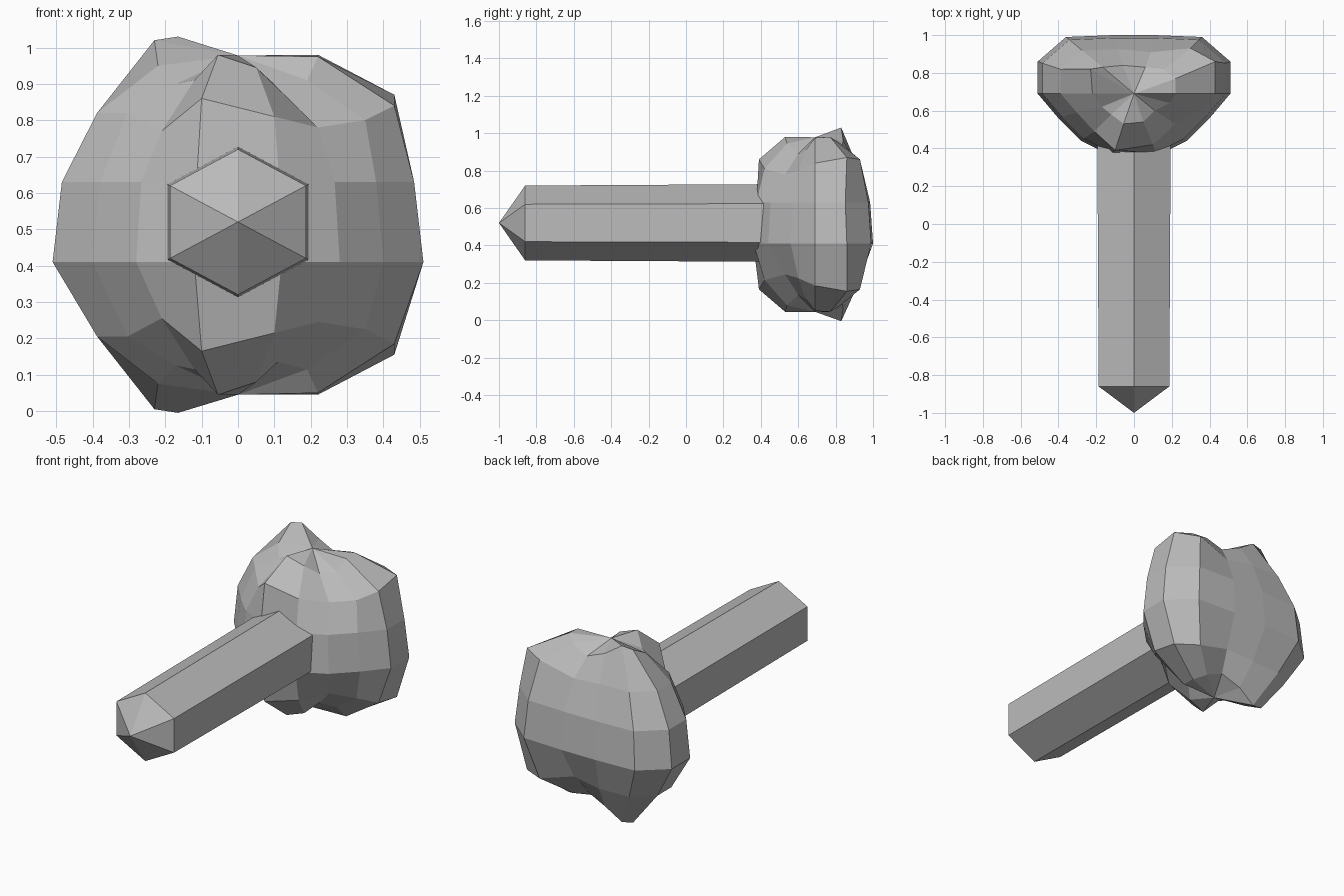
import bpy, bmesh, math

if "Cube" in bpy.data.objects:
    bpy.data.objects.remove(bpy.data.objects["Cube"], do_unlink=True)

grey = bpy.data.materials.new("plain grey")
grey.use_nodes = True
colour = (0.5, 0.5, 0.5, 1)
grey.diffuse_color = colour
grey.node_tree.nodes["Principled BSDF"].inputs["Base Color"].default_value = colour


def finish(bm, name):
    bmesh.ops.recalc_face_normals(bm, faces=bm.faces)
    mesh = bpy.data.meshes.new(name)
    bm.to_mesh(mesh)
    bm.free()
    mesh.materials.append(grey)
    obj = bpy.data.objects.new(name, mesh)
    bpy.context.collection.objects.link(obj)
    return obj


def skin(bm, rings, start, end):
    """Join rings of points with quads and close both ends with fans."""
    rows = [[bm.verts.new(p) for p in ring] for ring in rings]
    n = len(rows[0])
    first, last = bm.verts.new(start), bm.verts.new(end)
    for i in range(n):
        j = (i + 1) % n
        bm.faces.new((first, rows[0][i], rows[0][j]))
        bm.faces.new((last, rows[-1][j], rows[-1][i]))
        for a, b in zip(rows, rows[1:]):
            bm.faces.new((a[i], b[i], b[j], a[j]))


# Head: lobed low-poly ball with dented rings, nearly mirrored top to bottom
half = [(.51, .17), (.36, .30), (.11, .31)]
front = [(.40, -.13), (.28, -.25), (.12, -.33)]
outline = ([(.51, 0)] + half + [(-x, y) for x, y in reversed(half)]
           + [(-.51, 0)] + [(-x, y) for x, y in front] + front[::-1])
centre_y, height = .69, 1.025

# Moved points: (ring, segment) -> x, y, z
moved = {
    ("cap", 0): (.22, .69, .975), ("cap", 1): (.22, .77, .98),
    ("cap", 2): (.16, .82, .95), ("cap", 3): (.06, .83, .91),
    ("cap", 4): (-.06, .84, .96),
    ("cap", 5): (-.165, .83, 1.03), ("cap", 6): (-.23, .82, 1.02),
    ("cap", 7): (-.22, .69, .95), ("cap", 8): (-.17, .62, .90),
    ("cap", 9): (-.12, .58, .91), ("cap", 10): (-.055, .53, .98),
    ("cap", 11): (.05, .54, .945), ("cap", 12): (.11, .60, .89),
    ("cap", 13): (.19, .64, .91),
    ("shoulder", 0): (.43, .69, .84), ("shoulder", 1): (.43, .86, .87),
    ("shoulder", 2): (.30, .93, .86), ("shoulder", 3): (.09, .91, .80),
    ("shoulder", 9): (-.21, .49, .77), ("shoulder", 10): (-.10, .39, .86),
    ("shoulder", 11): (.10, .42, .81), ("shoulder", 12): (.22, .53, .78),
    ("shoulder", 13): (.35, .60, .80),
}


def head_ring(name, scale, z, flip):
    points = []
    for i, (x, y) in enumerate(outline):
        p = moved.get((name, i), (x * scale, centre_y + y * scale, z))
        points.append((p[0], p[1], height - p[2] if flip else p[2]))
    return points


head = bmesh.new()
skin(head, [head_ring("cap", .44, .94, False),
            head_ring("shoulder", .76, .82, False),
            head_ring("upper_waist", .95, .63, False),
            head_ring("lower_waist", 1, .41, False),
            head_ring("shoulder", .76, .82, True),
            head_ring("cap", .44, .94, True)],
     (0, centre_y, .978), (0, centre_y, .045))
finish(head, "head")

# Shaft: six-sided bar with a pointed tip
axis_z = .52


def hexagon(y, radius):
    angles = [math.radians(60 * i + 30) for i in range(6)]
    return [(1.08 * radius * math.cos(a), y, axis_z + radius * math.sin(a))
            for a in angles]


shaft = bmesh.new()
skin(shaft, [hexagon(-.86, .2), hexagon(.55, .208)],
     (0, -1, axis_z), (0, .55, axis_z))
finish(shaft, "shaft")
